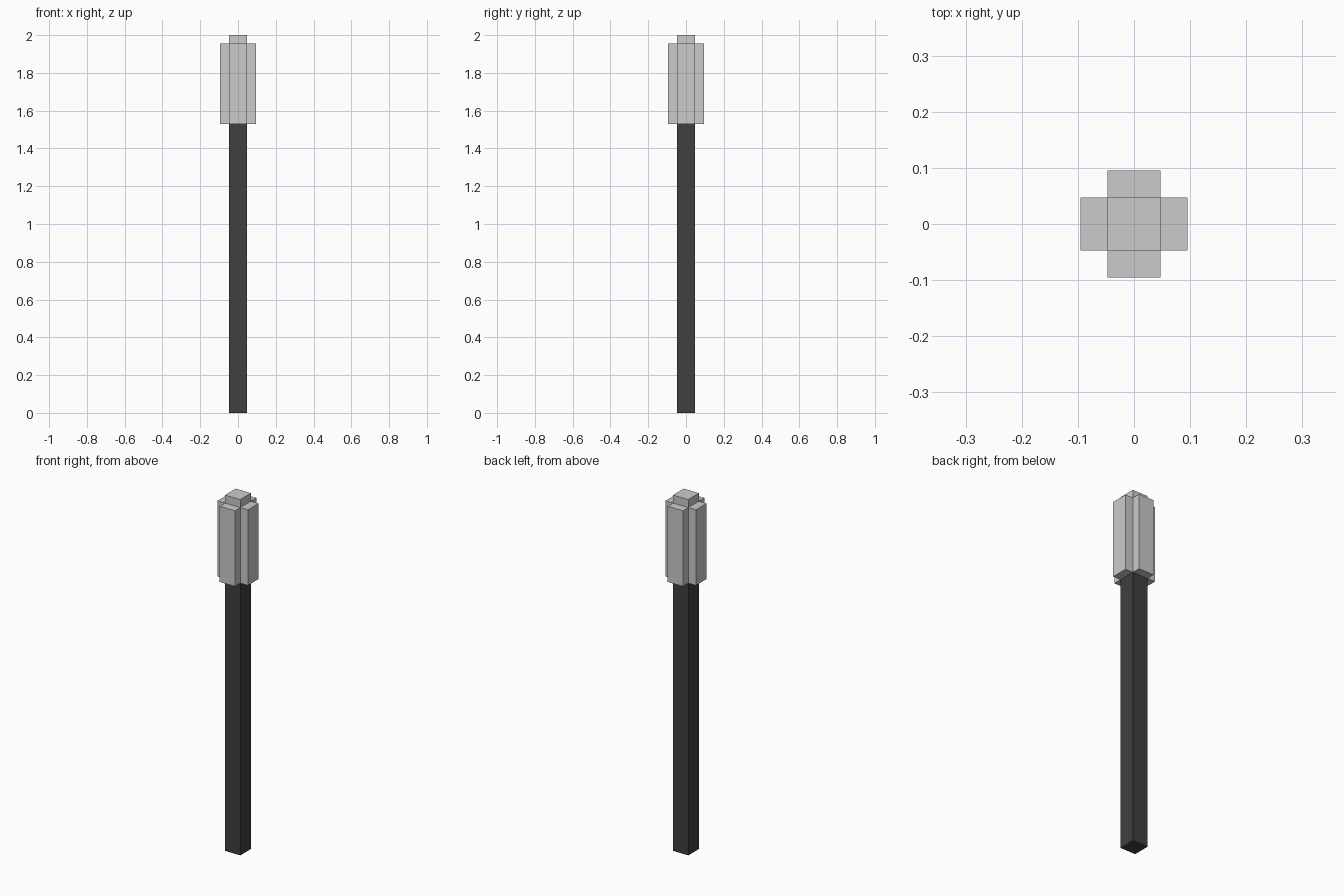
import bpy
import math

if "Cube" in bpy.data.objects:
    bpy.data.objects.remove(bpy.data.objects["Cube"])

HALF = 0.0475          # half width of the square post
HEAD_Z, PANEL_TOP, TOP = 1.53, 1.955, 2.0


def box(name, size, center, rot=0.0):
    bpy.ops.mesh.primitive_cube_add(size=1, location=center)
    ob = bpy.context.object
    ob.name = name
    ob.scale = size
    bpy.ops.object.transform_apply(location=False, rotation=False, scale=True)
    ob.rotation_euler.z = rot
    return ob


# Dark square post
post = box("post", (2 * HALF, 2 * HALF, HEAD_Z), (0, 0, HEAD_Z / 2))
dark = bpy.data.materials.new("dark_post")
dark.diffuse_color = (0.05, 0.05, 0.05, 1)
dark.use_nodes = True
dark.node_tree.nodes["Principled BSDF"].inputs["Base Color"].default_value = dark.diffuse_color
post.data.materials.append(dark)

# Grey head core that pokes out above the panels
box("head_core", (2 * HALF, 2 * HALF, TOP - HEAD_Z), (0, 0, (TOP + HEAD_Z) / 2))

# Four side panels around the core
for i, side in enumerate(("right", "back", "left", "front")):
    a = i * math.pi / 2
    r = 1.5 * HALF
    box(f"head_panel_{side}", (HALF, 2 * HALF, PANEL_TOP - HEAD_Z),
        (r * math.cos(a), r * math.sin(a), (PANEL_TOP + HEAD_Z) / 2), a)
